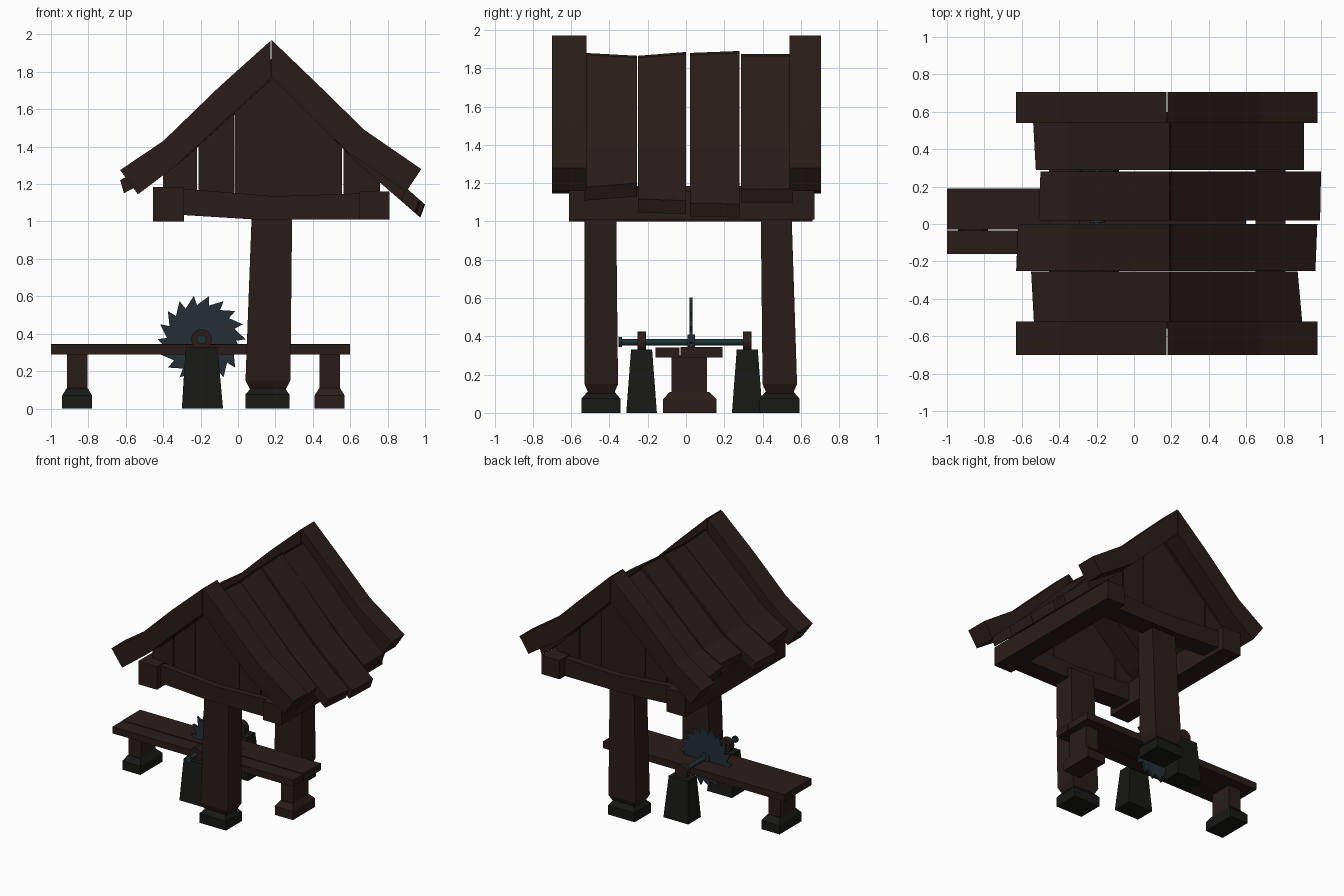
import bpy, bmesh
from math import sin, cos, pi

if "Cube" in bpy.data.objects:
    bpy.data.objects.remove(bpy.data.objects["Cube"])


def material(name, rgb):
    m = bpy.data.materials.new(name)
    m.diffuse_color = (*rgb, 1)
    m.use_nodes = True
    m.node_tree.nodes["Principled BSDF"].inputs["Base Color"].default_value = m.diffuse_color
    return m


WOOD = material("dark_wood", (0.024, 0.012, 0.010))
STONE = material("stone", (0.009, 0.009, 0.008))
STEEL = material("blade_steel", (0.018, 0.028, 0.037))
IRON = material("axle_iron", (0.012, 0.034, 0.036))


def loft(name, rings, mat):
    """Closed solid through rings of equal vertex count."""
    bm = bmesh.new()
    vs = [[bm.verts.new(p) for p in r] for r in rings]
    n = len(vs[0])
    for a, b in zip(vs, vs[1:]):
        for i in range(n):
            bm.faces.new((a[i], a[(i + 1) % n], b[(i + 1) % n], b[i]))
    bm.faces.new(vs[0])
    bm.faces.new(vs[-1][::-1])
    bmesh.ops.recalc_face_normals(bm, faces=bm.faces)
    me = bpy.data.meshes.new(name)
    bm.to_mesh(me)
    bm.free()
    me.materials.append(mat)
    ob = bpy.data.objects.new(name, me)
    bpy.context.collection.objects.link(ob)
    return ob


def stack(name, levels, mat):
    """Upright block: levels of (z, x0, x1, y0, y1)."""
    loft(name, [[(a, c, z), (b, c, z), (b, d, z), (a, d, z)]
                for z, a, b, c, d in levels], mat)


def box(name, x0, x1, y0, y1, z0, z1, mat=WOOD):
    stack(name, [(z0, x0, x1, y0, y1), (z1, x0, x1, y0, y1)], mat)


def slab(name, prof0, y0, y1, mat=WOOD, prof1=None):
    """xz profile extruded along y, optionally changing shape."""
    loft(name, [[(x, y0, z) for x, z in prof0],
                [(x, y1, z) for x, z in (prof1 or prof0)]], mat)


def disc(name, r, y0, y1, mat, n=16):
    slab(name, [(-0.195 + r * cos(2 * pi * i / n), 0.37 + r * sin(2 * pi * i / n))
                for i in range(n)], y0, y1, mat)


# posts on stone feet
for tag, y0, y1, t0, t1 in (("front", -0.53, -0.355, -0.53, -0.365),
                            ("back", 0.40, 0.58, 0.39, 0.55)):
    stack(tag + "_post", [(0.08, 0.075, 0.245, y0 + .03, y1 - .03),
                          (0.15, 0.04, 0.28, y0, y1),
                          (1.08, 0.075, 0.29, t0, t1)], WOOD)
    a, b = y0 - .015, y1 + .012
    stack(tag + "_post_foot", [(0, 0.04, 0.275, a, b), (0.075, 0.04, 0.275, a, b),
                               (0.11, 0.07, 0.25, a + .03, b - .03)], STONE)

# eaves frame
box("left_eave_beam", -0.455, -0.29, -0.61, 0.66, 1.0, 1.185)
box("right_eave_beam", 0.65, 0.81, -0.61, 0.67, 1.01, 1.16)
tie = [(-0.30, 1.035), (0.10, 1.01), (0.66, 1.01), (0.66, 1.15), (0.2, 1.135), (-0.30, 1.175)]
slab("front_tie_beam", tie, -0.56, -0.40)
slab("back_tie_beam", tie, 0.44, 0.60)


def roof_z(x):
    """Underside line of the roof planks."""
    if x < 0.19:
        return 1.79 - (0.19 - x) * 0.91 if x > -0.35 else 1.30 - (-0.35 - x) * 0.55
    return 1.79 - (x - 0.19) * 1.03 if x < 0.66 else 1.31 - (x - 0.66) * 0.88


# gable boards
for tag, y in (("front", -0.51), ("back", 0.50)):
    for i, (a, b) in enumerate(((-0.40, -0.22), (-0.21, -0.022), (-0.02, 0.19),
                                (0.19, 0.368), (0.37, 0.555), (0.565, 0.76))):
        slab(f"{tag}_gable_board_{i}", [(a, 1.1), (b, 1.1), (b, roof_z(b) + .02),
                                        (a, roof_z(a) + .02)], y, y + 0.045)


# roof planks, bent at mid slope
def plank_profile(side, end, ridge, t=0.07):
    if side == "left":
        ez = 1.375 - (-0.35 - end) * 0.55
        return [(0.2, ridge), (-0.35, 1.375), (end, ez), (end + .02, ez - t),
                (-0.32, 1.375 - t), (0.2, ridge - t - .03)]
    ez = 1.39 - (end - 0.66) * 0.88
    return [(0.19, ridge), (0.66, 1.39), (end, ez), (end - .025, ez - t),
            (0.63, 1.39 - t), (0.19, ridge - t - .03)]


PLANKS = ((-0.53, -0.255, -0.535, -0.55, 0.90, 0.875, 1.88, 1.865),
          (-0.25, 0.0, -0.63, -0.62, 0.97, 0.98, 1.865, 1.885),
          (0.02, 0.28, -0.51, -0.50, 0.995, 1.0, 1.88, 1.89),
          (0.288, 0.56, -0.525, -0.54, 0.91, 0.91, 1.875, 1.875))
for i, (y0, y1, l0, l1, r0, r1, z0, z1) in enumerate(PLANKS):
    slab(f"left_roof_plank_{i}", plank_profile("left", l0, z0), y0, y1,
         WOOD, plank_profile("left", l1, z1))
    slab(f"right_roof_plank_{i}", plank_profile("right", r0, z0), y0, y1,
         WOOD, plank_profile("right", r1, z1))

# heavy barge boards at both gable ends
LEFT = [(0.173, 1.965), (-0.10, 1.72), (-0.40, 1.43), (-0.63, 1.275),
        (-0.535, 1.145), (-0.33, 1.30), (-0.04, 1.57), (0.173, 1.765)]
RIGHT = [(0.18, 1.97), (0.44, 1.72), (0.675, 1.49), (0.98, 1.28),
         (0.90, 1.16), (0.60, 1.36), (0.38, 1.57), (0.18, 1.77)]
for tag, y0, y1 in (("front", -0.70, -0.52), ("back", 0.54, 0.705)):
    slab(tag + "_left_barge_board", LEFT, y0, y1)
    slab(tag + "_right_barge_board", RIGHT, y0, y1)

# sawing bench
box("bench_board_front", -1.0, 0.6, -0.16, -0.035, 0.29, 0.342)
box("bench_board_back", -1.0, 0.6, -0.03, 0.19, 0.29, 0.345)
for tag, x, foot in (("left", -0.86, STONE), ("right", 0.49, WOOD)):
    box(tag + "_bench_leg", x - .055, x + .055, -0.075, 0.11, 0.08, 0.30)
    stack(tag + "_bench_foot", [(0, x - .08, x + .08, -0.12, 0.16),
                                (0.07, x - .08, x + .08, -0.12, 0.16),
                                (0.11, x - .055, x + .055, -0.085, 0.12)], foot)

# axle pedestals and bearings
for tag, y in (("front", -0.232), ("back", 0.32)):
    stack(tag + "_axle_pedestal", [(0, -0.30, -0.08, y - .08, y + .08),
                                   (0.33, -0.28, -0.11, y - .055, y + .055)], STONE)
    disc(tag + "_bearing", 0.055, y - .022, y + .022, WOOD)

# axle and circular blade with raked teeth
disc("axle", 0.017, -0.35, 0.33, IRON, 12)
disc("axle_nut", 0.026, -0.352, -0.335, IRON, 8)
disc("blade_hub", 0.04, 0.008, 0.046, STEEL)
TEETH, blade = 18, []
for i in range(TEETH):
    for r, f in ((0.235, 0.0), (0.185, 0.12)):
        a = -2 * pi * (i + f) / TEETH
        blade.append((-0.195 + r * cos(a), 0.37 + r * sin(a)))
slab("saw_blade", blade, 0.019, 0.035, STEEL)
